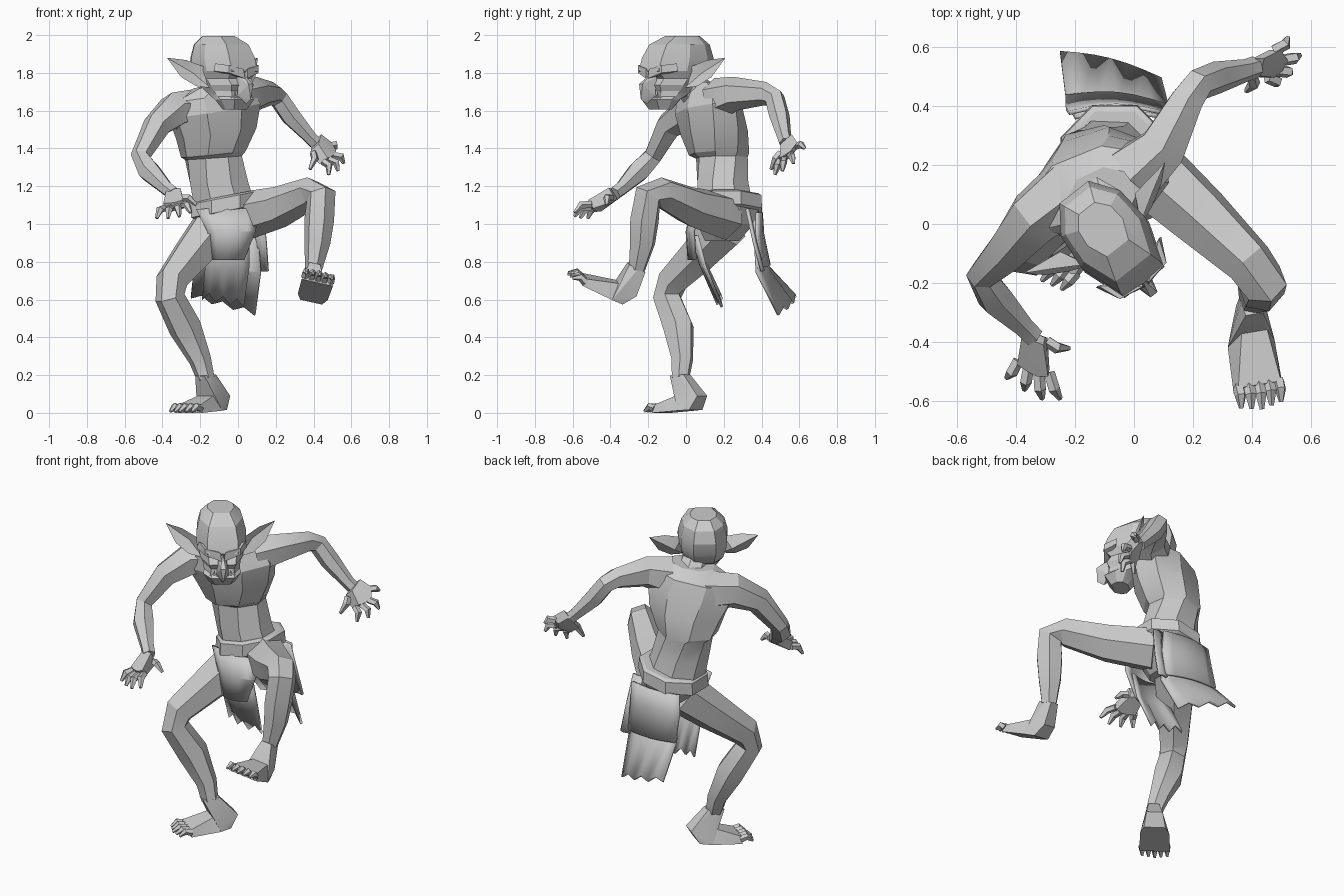
import bpy, bmesh, math
from mathutils import Vector, Matrix, Euler

cube = bpy.data.objects.get("Cube")
if cube:
    bpy.data.objects.remove(cube)

clay = bpy.data.materials.new("grey_clay")
clay.use_nodes = True
grey = (.6, .6, .6, 1)
clay.diffuse_color = grey
clay.node_tree.nodes["Principled BSDF"].inputs["Base Color"].default_value = grey


def finish(name, bm, matrix=None, thickness=0):
    """Turn a bmesh into a shaded object."""
    if matrix:
        bmesh.ops.transform(bm, matrix=matrix, verts=bm.verts)
    bmesh.ops.recalc_face_normals(bm, faces=bm.faces)
    mesh = bpy.data.meshes.new(name)
    bm.to_mesh(mesh)
    bm.free()
    mesh.materials.append(clay)
    obj = bpy.data.objects.new(name, mesh)
    bpy.context.scene.collection.objects.link(obj)
    if thickness:
        solid = obj.modifiers.new("thickness", "SOLIDIFY")
        solid.thickness = thickness
        solid.offset = 0
    bpy.ops.object.select_all(action="DESELECT")
    bpy.context.view_layer.objects.active = obj
    obj.select_set(True)
    bpy.ops.object.shade_smooth_by_angle(angle=math.radians(22))


def loft(name, rings, matrix=None):
    """Skin a stack of equal rings and cap both ends."""
    bm = bmesh.new()
    loops = [[bm.verts.new(p) for p in ring] for ring in rings]
    count = len(loops[0])
    for low, high in zip(loops, loops[1:]):
        for i in range(count):
            j = (i + 1) % count
            bm.faces.new((low[i], low[j], high[j], high[i]))
    bm.faces.new(loops[0])
    bm.faces.new(loops[-1])
    finish(name, bm, matrix)


def tube(name, path, sides=6):
    """Limb through points given as x, y, z, radius."""
    points = [Vector(p[:3]) for p in path]
    rings, axis, side = [], None, None
    for i, p in enumerate(points):
        before, after = points[max(i - 1, 0)], points[min(i + 1, len(points) - 1)]
        tangent = (after - before).normalized()
        if axis is None:
            side = tangent.orthogonal().normalized()
        else:
            side = axis.rotation_difference(tangent) @ side
        axis = tangent
        other = axis.cross(side)
        angles = [math.tau * k / sides for k in range(sides)]
        rings.append([p + path[i][3] * (side * math.cos(a) + other * math.sin(a)) for a in angles])
    loft(name, rings)


def hull(name, points, matrix=None):
    """Faceted solid wrapped around a few points."""
    bm = bmesh.new()
    for p in points:
        bm.verts.new(p)
    result = bmesh.ops.convex_hull(bm, input=bm.verts)
    loose = [g for g in result["geom_interior"] if isinstance(g, bmesh.types.BMVert)]
    bmesh.ops.delete(bm, geom=loose, context="VERTS")
    finish(name, bm, matrix)


def body_ring(x, y, z, half_x, half_y, roll=0, yaw=0):
    """Eight-sided cross-section, tilted and turned in degrees."""
    turn = Euler((0, math.radians(-roll), math.radians(yaw))).to_matrix()
    corners = [math.tau * (k + .5) / 8 for k in range(8)]
    return [Vector((x, y, z)) + turn @ Vector((half_x * math.cos(a), half_y * math.sin(a), 0)) * 1.08
            for a in corners]


def cloth(name, rows, bulge, ragged=0, swing=0, cols=7):
    """Hanging panel from rows of x start, x end, y, z; the hem can be torn and swung askew."""
    bm = bmesh.new()
    grid = []
    for r, (left, right, y, z) in enumerate(rows):
        row, drop = [], r / (len(rows) - 1)
        for c in range(cols):
            t = c / (cols - 1)
            tear = ragged * (c % 2) * (drop == 1)
            row.append(bm.verts.new((left + (right - left) * t,
                                     y + bulge * math.sin(math.pi * t) - swing * drop * t,
                                     z + tear - (ragged + swing * .7) * t * drop)))
        grid.append(row)
    for a, b in zip(grid, grid[1:]):
        for c in range(cols - 1):
            bm.faces.new((a[c], a[c + 1], b[c + 1], b[c]))
    finish(name, bm, thickness=.014)


def hand(name, wrist, back, tips):
    """Palm and bent fingers; the last tip is the thumb."""
    wrist, back = Vector(wrist), Vector(back).normalized()
    tips = [Vector(t) for t in tips]
    bases = [wrist.lerp(t, .58) for t in tips[:-1]] + [wrist.lerp(tips[-1], .38)]
    spread = (bases[0] - bases[3]).normalized() * .04
    rim = bases + [wrist + spread, wrist - spread]
    hull(name + "_palm", [p + back * k for p in rim for k in (.03, -.022)])
    for i, (base, tip) in enumerate(zip(bases, tips)):
        knuckle = base.lerp(tip, .5) + back * .022
        tube(f"{name}_finger_{i}", [(*base, .02), (*knuckle, .021), (*tip, .009)], 5)


def foot(name, ankle, heel, ball, side):
    """Heel block, flared forefoot and five toes."""
    ankle, heel, ball = Vector(ankle), Vector(heel), Vector(ball)
    side, ahead = Vector(side).normalized(), (ball - heel).normalized()
    up = side.cross(ahead).normalized()
    up = up if up.z > 0 else -up
    arch = heel.lerp(ball, .4)
    back, front, middle = [], [], []
    for s in (-1, 1):
        back += [heel + side * s * .06 + ahead * .05, heel + side * s * .045 + up * .07,
                 ankle + side * s * .04, ankle + side * s * .03 + ahead * .05,
                 ankle + side * s * .03 - ahead * .045]
        middle += [arch + side * s * .082, arch + side * s * .045 + up * .09]
        front += [ball + side * s * .086, ball + side * s * .075 + up * .04]
    hull(name + "_heel", back + middle)
    hull(name + "_forefoot", middle + front)
    for i in range(5):
        root = ball + side * (i - 2) * .035 + up * .022 - ahead * .01
        tip = root + ahead * (.09 - .008 * abs(i - 2))
        tube(f"{name}_toe_{i}", [(*root, .021), (*(root.lerp(tip, .5) + up * .014), .02),
                                 (*(tip - up * .01), .008)], 5)


# Torso: narrow waist, rib shelf, twisted and raised left shoulder
loft("torso", [body_ring(*r) for r in (
    (-.065, .21, 1.08, .165, .15), (-.1, .195, 1.22, .155, .135), (-.13, .19, 1.35, .145, .13, 4, 8),
    (-.13, .175, 1.37, .163, .148, 6, 14), (-.115, .15, 1.48, .205, .16, 8, 18),
    (-.125, .12, 1.6, .24, .155, 9, 20), (-.145, .11, 1.68, .22, .13, 9, 22), (-.11, .09, 1.735, .12, .09, 8, 25))])
tube("neck", [(-.12, .13, 1.64, .1), (-.09, .04, 1.71, .085), (-.08, -.02, 1.78, .08)], 8)

# Limbs
tube("right_arm", [(-.21, .12, 1.6, .12), (-.34, .02, 1.6, .1), (-.43, -.09, 1.52, .075),
                   (-.515, -.175, 1.36, .053), (-.47, -.25, 1.28, .062), (-.38, -.34, 1.19, .04),
                   (-.34, -.38, 1.16, .038)])
tube("left_arm", [(.0, .17, 1.66, .115), (.1, .26, 1.69, .09), (.18, .42, 1.69, .062),
                  (.215, .47, 1.665, .055), (.28, .495, 1.57, .055), (.38, .52, 1.46, .038), (.41, .53, 1.43, .038)])
tube("right_leg", [(-.12, .21, .99, .13), (-.24, .07, .84, .11), (-.35, -.07, .7, .088),
                   (-.36, -.1, .61, .08), (-.28, -.04, .45, .088), (-.2, -.02, .28, .06), (-.17, -.03, .18, .048)])
tube("left_leg", [(.02, .21, 1.04, .13), (.22, .03, 1.09, .11), (.39, -.13, 1.165, .085),
                  (.44, -.2, 1.15, .08), (.43, -.22, 1.02, .08), (.42, -.23, .9, .07), (.4, -.26, .76, .046)])
hand("right_hand", (-.34, -.38, 1.16), (-.1, -.5, .9),
     [(-.43, -.52, 1.03), (-.37, -.56, 1.03), (-.31, -.59, 1.04), (-.25, -.59, 1.06), (-.22, -.42, 1.1)])
hand("left_hand", (.41, .53, 1.43), (.77, 0, .64),
     [(.52, .63, 1.4), (.56, .57, 1.32), (.53, .51, 1.28), (.48, .47, 1.26), (.38, .45, 1.29)])
foot("right_foot", (-.17, -.03, .2), (-.075, .09, .02), (-.26, -.13, 0), (.81, -.58, 0))
foot("left_foot", (.4, -.26, .77), (.38, -.3, .565), (.42, -.56, .69), (.9, .15, -.2))

# Belt, wrap and hanging cloth
loft("belt", [body_ring(-.065, .215, z, w, w, 11) for z, w in
              ((1.06, .172), (1.07, .188), (1.14, .184), (1.15, .165))])
loft("hip_wrap", [body_ring(*r) for r in ((-.06, .19, .91, .07, .09), (-.06, .21, 1, .15, .15), (-.065, .22, 1.08, .175, .17, 11))])
cloth("front_flap_upper", [(-.22, .11, .07, 1.08), (-.16, .09, .04, .96), (-.14, .03, .05, .81)], -.035)
cloth("front_flap_long", [(-.16, .06, .06, .94), (-.17, .06, .1, .8), (-.19, .03, .19, .6)], -.025, .04)
cloth("back_flap_upper", [(-.22, .1, .375, 1.06), (-.23, .11, .39, .95), (-.23, .11, .43, .79)], .025, 0, .03)
cloth("back_flap_long", [(-.2, .1, .36, 1.02), (-.23, .12, .42, .79), (-.25, .09, .58, .61)], .02, .03, .09)
cloth("side_flap", [(.06, .13, .32, 1.08), (.1, .15, .36, .9), (.1, .16, .4, .75)], .01)

# Head, built facing forward then turned towards its left
turn = Matrix.Translation((-.08, -.05, 0)) @ Matrix.Rotation(math.radians(38), 4, "Z")
outline = ((.62, 1), (1, .6), (.92, .25), (.45, 0))


def skull_ring(z, width, front, back):
    half = [(width * x, -(back + (front - back) * t), z) for x, t in outline]
    return half + [(-x, y, z) for x, y, z in reversed(half)]


loft("head", [skull_ring(*r) for r in (
    (1.605, .07, .15, .06), (1.66, .105, .185, .01), (1.675, .1, .16, -.03), (1.705, .105, .155, -.09),
    (1.735, .12, .17, -.14), (1.77, .125, .145, -.17), (1.81, .138, .188, -.19), (1.88, .138, .165, -.2),
    (1.95, .12, .125, -.18), (1.995, .075, .04, -.13))], turn)
hull("nose", [(x, -f, z) for x, f, z in (
    (0, .17, 1.8), (.022, .15, 1.78), (-.022, .15, 1.78), (.034, .17, 1.68), (-.034, .17, 1.68),
    (.015, .24, 1.74), (-.015, .24, 1.74), (0, .24, 1.66), (0, .2, 1.635))], turn)

for s, label in ((-1, "right"), (1, "left")):
    # Slanted brow ridge
    hull(label + "_brow", [(s * x, -f, z) for x, f, z in (
        (.008, .2, 1.77), (.008, .15, 1.79), (.1, .18, 1.8), (.1, .18, 1.84), (.012, .195, 1.82),
        (.14, .1, 1.81), (.13, .1, 1.85))], turn)
    # Cupped pointed ear: one rim joined to a front hollow and a back ridge
    bm = bmesh.new()
    rim = [bm.verts.new((s * x, y, z)) for x, y, z in (
        (.115, -.02, 1.825), (.215, .04, 1.868), (.305, .09, 1.88), (.25, .04, 1.778), (.18, .0, 1.73), (.105, -.03, 1.72))]
    for centre in ((.175, .035, 1.8), (.16, .07, 1.79)):
        hub = bm.verts.new((s * centre[0], centre[1], centre[2]))
        for i, v in enumerate(rim):
            bm.faces.new((v, rim[(i + 1) % len(rim)], hub))
    finish(label + "_ear", bm, turn)
    # Teeth along the jaw
    for i in range(4):
        x, f = s * (.012 + .017 * i), .172 - .004 * i
        hull(f"{label}_tooth_{i}", [(x + d, -f - e, 1.66) for d in (-.008, .008) for e in (-.006, .006)]
             + [(x, -f, 1.705)], turn)
